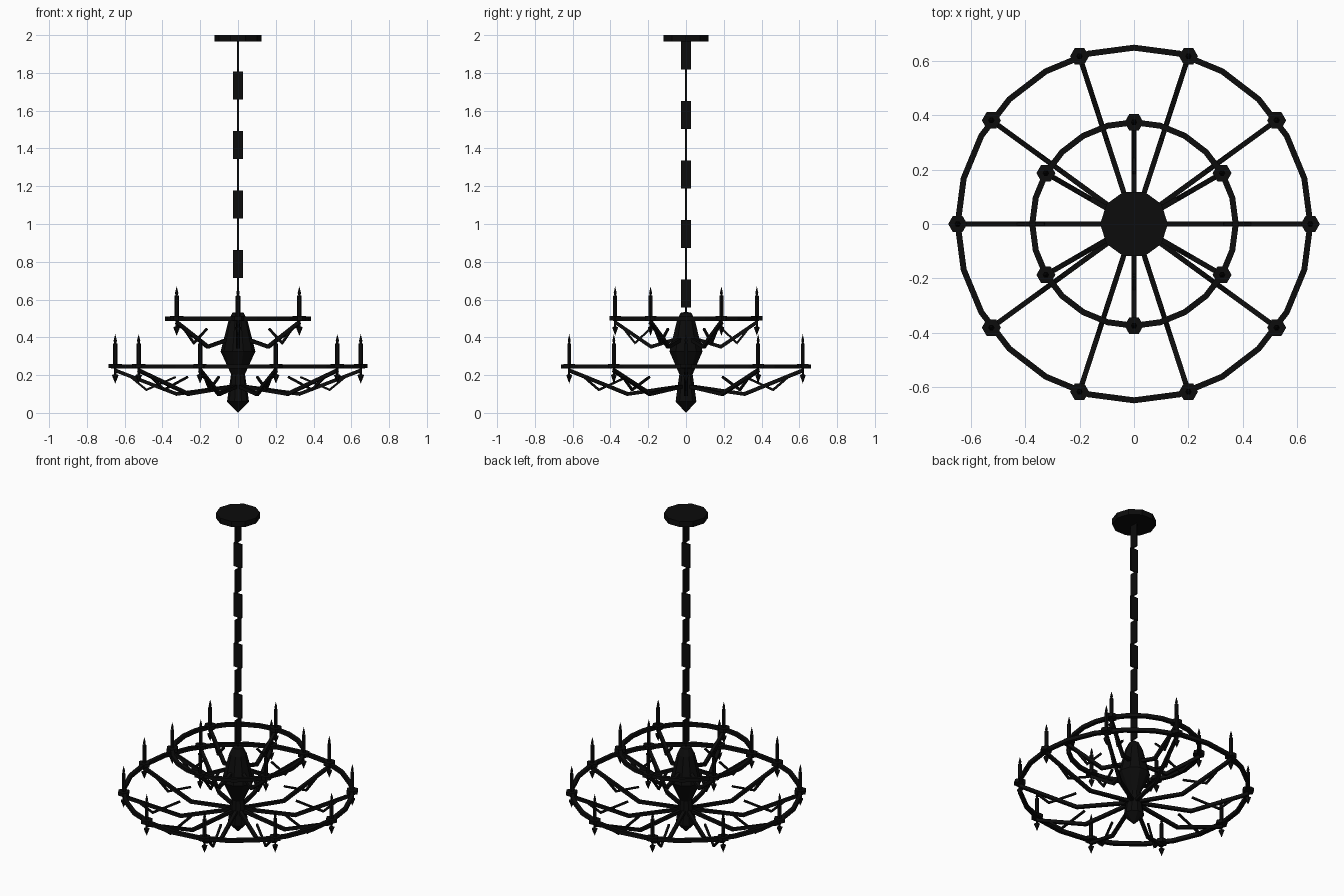
import bpy, bmesh, math
from mathutils import Vector, Matrix

if "Cube" in bpy.data.objects:
    bpy.data.objects.remove(bpy.data.objects["Cube"])

iron = bpy.data.materials.new("black_iron")
iron.diffuse_color = (0.0035, 0.0035, 0.0035, 1)
iron.use_nodes = True
iron.node_tree.nodes["Principled BSDF"].inputs["Base Color"].default_value = iron.diffuse_color


def finish(bm, name):
    bmesh.ops.recalc_face_normals(bm, faces=bm.faces[:])
    me = bpy.data.meshes.new(name)
    bm.to_mesh(me)
    bm.free()
    me.materials.append(iron)
    ob = bpy.data.objects.new(name, me)
    bpy.context.collection.objects.link(ob)
    return ob


def lathe(name, profile, sides, loc=(0, 0, 0), closed=False):
    """Spin an (r, z) profile; open profiles start and end on the axis."""
    bm = bmesh.new()
    rings = []
    for r, z in profile:
        n = 1 if r == 0 else sides
        rings.append([bm.verts.new((loc[0] + r * math.cos(2 * math.pi * i / sides),
                                    loc[1] + r * math.sin(2 * math.pi * i / sides),
                                    loc[2] + z)) for i in range(n)])
    pairs = list(zip(rings, rings[1:]))
    if closed:
        pairs.append((rings[-1], rings[0]))
    for a, b in pairs:
        for i in range(sides):
            j = (i + 1) % sides
            quad = [a[i % len(a)], a[j % len(a)], b[j % len(b)], b[i % len(b)]]
            bm.faces.new(list(dict.fromkeys(quad)))
    return finish(bm, name)


def bar(name, path, width, height, angle):
    """Rectangular bar along an (r, z) path, turned about the z axis."""
    bm = bmesh.new()
    rot = Matrix.Rotation(angle, 3, 'Z')
    pts = [Vector(p) for p in path]
    sections = []
    for i, p in enumerate(pts):
        d0 = (p - pts[i - 1]).normalized() if i else (pts[1] - p).normalized()
        d1 = (pts[i + 1] - p).normalized() if i < len(pts) - 1 else d0
        t = (d0 + d1).normalized()
        n = Vector((-t.y, t.x)) * (height / 2 / max(t.dot(d0), 0.5))
        sections.append([bm.verts.new(rot @ Vector((p.x + s * n.x, u * width / 2, p.y + s * n.y)))
                         for s, u in ((1, 1), (1, -1), (-1, -1), (-1, 1))])
    for a, b in zip(sections, sections[1:]):
        for i in range(4):
            j = (i + 1) % 4
            bm.faces.new((a[i], a[j], b[j], b[i]))
    bm.faces.new(sections[0])
    bm.faces.new(sections[-1])
    return finish(bm, name)


# Ceiling plate and central turned body
lathe("ceiling_plate", [(0, 1.965), (0.125, 1.965), (0.125, 2.0), (0, 2.0)], 10)
lathe("central_body", [(0, 0), (0.058, 0.06), (0.037, 0.205), (0.092, 0.325),
                       (0.05, 0.49), (0.03, 0.53), (0, 0.535)], 10)

# Chain of flat links turned alternately a quarter turn
for k in range(9):
    top = 1.968 - 0.1575 * k
    bm = bmesh.new()
    size = (0.009, 0.054, 0.148) if k % 2 == 0 else (0.054, 0.009, 0.148)
    bmesh.ops.create_cube(bm, size=1, matrix=Matrix.Translation((0, 0, top - 0.077))
                          @ Matrix.Diagonal((*size, 1)))
    finish(bm, "chain_link")
lathe("chain_core", [(0, 0.5), (0.005, 0.5), (0.005, 1.97), (0, 1.97)], 4)


def tier(label, count, start, radius, z, arm, scroll):
    # Hoop
    h = 0.011
    lathe(label + "_hoop", [(radius - h, z - h), (radius + h, z - h),
                            (radius + h, z + h), (radius - h, z + h)], 24, closed=True)
    for i in range(count):
        a = start + 2 * math.pi * i / count
        pos = (radius * math.cos(a), radius * math.sin(a), z)
        # Arm with its scroll
        bar(label + "_arm", arm, 0.019, 0.019, a)
        bar(label + "_scroll", scroll, 0.012, 0.011, a)
        # Drip cup, candle and flame, pendant finial
        lathe(label + "_drip_cup", [(0, -0.01), (0.035, -0.008), (0.035, 0.014), (0, 0.014)], 6, pos)
        lathe(label + "_candle", [(0, 0.01), (0.012, 0.01), (0.012, 0.122), (0.005, 0.124),
                                  (0.009, 0.137), (0, 0.172)], 6, pos)
        lathe(label + "_finial", [(0, -0.09), (0.018, -0.045), (0.006, -0.04),
                                  (0.006, -0.005), (0, -0.005)], 6, pos)


tier("lower", 10, 0, 0.65, 0.245,
     [(0.02, 0.142), (0.325, 0.1), (0.65, 0.225)],
     [(0.58, 0.2), (0.485, 0.122), (0.33, 0.19)])
tier("upper", 6, math.pi / 6, 0.375, 0.498,
     [(0.04, 0.395), (0.185, 0.35), (0.375, 0.48)],
     [(0.335, 0.452), (0.27, 0.37), (0.19, 0.445)])
